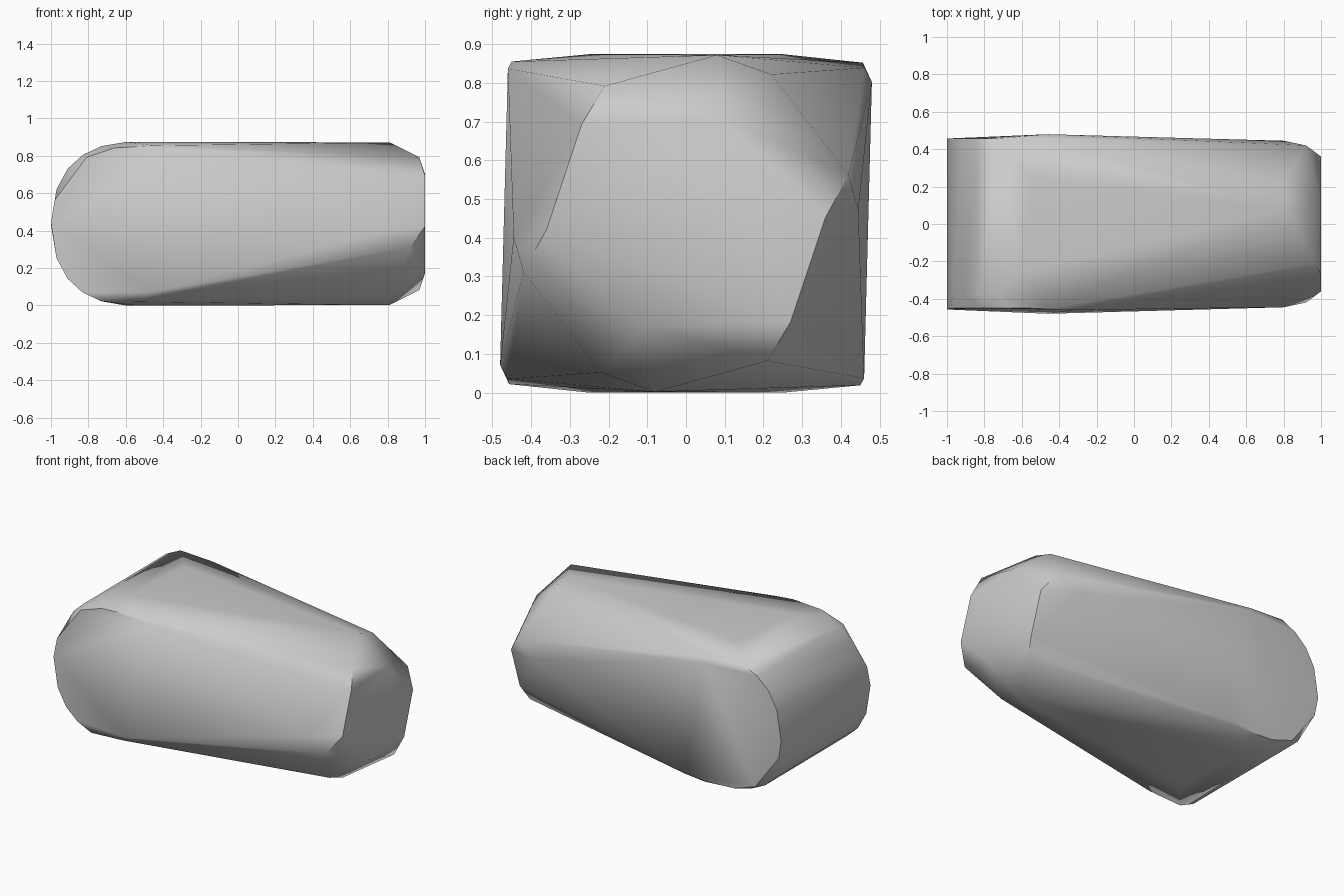
import bpy
import bmesh
from math import radians
from mathutils import Vector

cube = bpy.data.objects.get("Cube")
if cube:
    bpy.data.objects.remove(cube, do_unlink=True)

MID = 0.435   # height of the lengthwise axis

# One colour for the whole block
grey = bpy.data.materials.new("stone_grey")
grey.use_nodes = True
colour = (0.6, 0.6, 0.6, 1)
grey.diffuse_color = colour
grey.node_tree.nodes["Principled BSDF"].inputs["Base Color"].default_value = colour

# Corners of the cut end: flat hexagon, bevel rim, shoulder
cut_end = [(1, -.27, .69), (1, .1, .7), (1, .36, .45),
           (.81, .08, .87), (.81, .22, .82), (.92, .42, .56),
           (.97, -.21, .79), (.8, .445, .47)]

# Upper corners where the body is widest
body = [(-.46, .48, .8), (-.5, .46, .837), (-.45, -.45, .853), (-.32, -.46, .835),
        (-.6, -.25, .872), (-.55, .25, .872)]

# Rounded end: one arc swept across, with the front corner chamfered
arc = [(-1, .43), (-.97, .62), (-.91, .73), (-.83, .803), (-.73, .85)]
round_end = [(x, y, z) for x, z in arc for y in (-.38, .457)]
round_end += [(-.98, -.45, .56), (-.81, -.45, .79), (-.66, -.45, .84)]

# The lower half repeats the upper half by a half turn about the long axis
bm = bmesh.new()
for x, y, z in cut_end + body + round_end:
    bm.verts.new(Vector((x, y, z)))
    bm.verts.new(Vector((x, -y, 2 * MID - z)))
hull = bmesh.ops.convex_hull(bm, input=bm.verts[:])
loose = {v for v in hull["geom_interior"] + hull["geom_unused"]
         if isinstance(v, bmesh.types.BMVert)}
bmesh.ops.delete(bm, geom=list(loose), context='VERTS')
bmesh.ops.dissolve_limit(bm, angle_limit=radians(1), verts=bm.verts[:], edges=bm.edges[:])
bmesh.ops.recalc_face_normals(bm, faces=bm.faces[:])

# Stand it on the ground
low = min(v.co.z for v in bm.verts)
bmesh.ops.translate(bm, vec=(0, 0, -low), verts=bm.verts[:])

mesh = bpy.data.meshes.new("faceted_block")
bm.to_mesh(mesh)
bm.free()
mesh.materials.append(grey)
block = bpy.data.objects.new("faceted_block", mesh)
bpy.context.collection.objects.link(block)

# Soft shading over the shallow edges only
bpy.ops.object.select_all(action='DESELECT')
block.select_set(True)
bpy.context.view_layer.objects.active = block
bpy.ops.object.shade_smooth_by_angle(angle=radians(50))
